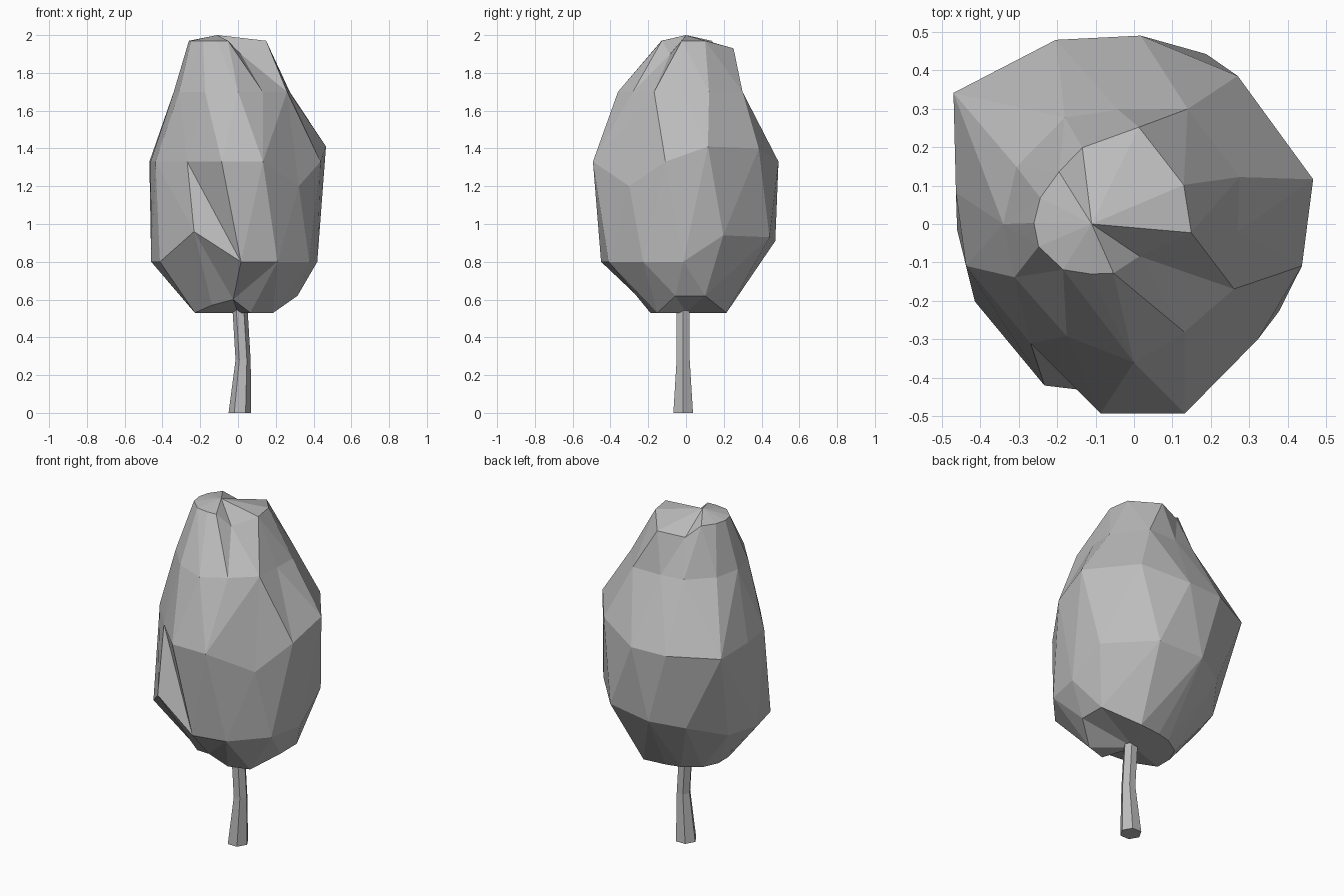
import bpy, bmesh
from math import radians, cos, sin

if "Cube" in bpy.data.objects:
    bpy.data.objects.remove(bpy.data.objects["Cube"])

grey = bpy.data.materials.new("dark_grey")
grey.diffuse_color = (0.5, 0.5, 0.5, 1)
grey.use_nodes = True
grey.node_tree.nodes["Principled BSDF"].inputs["Base Color"].default_value = grey.diffuse_color


def make_loft(name, rings, low_tip, high_tip, dents=()):
    """Skin a stack of closed rings with flat triangles and close both ends on a tip."""
    bm = bmesh.new()
    loops = [[bm.verts.new(p) for p in ring] for ring in rings]
    n = len(loops[0])
    for k, (a, b) in enumerate(zip(loops, loops[1:])):
        for i in range(n):
            j = (i + 1) % n
            # split each quad along its outward diagonal, or the inward one for dents
            axis_dist = lambda v, w: ((v.co + w.co) / 2).xy.length
            rising = axis_dist(a[i], b[j]) > axis_dist(a[j], b[i])
            if rising != ((k, i) in dents):
                bm.faces.new((a[i], a[j], b[j]))
                bm.faces.new((a[i], b[j], b[i]))
            else:
                bm.faces.new((a[i], a[j], b[i]))
                bm.faces.new((a[j], b[j], b[i]))
    for tip, loop in ((low_tip, loops[0]), (high_tip, loops[-1])):
        v = bm.verts.new(tip)
        for i in range(n):
            bm.faces.new((v, loop[i], loop[(i + 1) % n]))
    bmesh.ops.recalc_face_normals(bm, faces=bm.faces)
    mesh = bpy.data.meshes.new(name)
    bm.to_mesh(mesh)
    bm.free()
    mesh.materials.append(grey)
    obj = bpy.data.objects.new(name, mesh)
    bpy.context.collection.objects.link(obj)


# Crown: irregular rings sharing uneven compass angles, each ring twisted a little
ANGLES = [14, 55, 88, 113, 144, 170, 194, 229, 260, 285, 317, 346]


def crown_ring(z, twist, radii, heights, cx=0):
    turned = [radians(a + twist) for a in ANGLES]
    return [(cx + r * cos(a), r * sin(a), heights.get(i, z))
            for i, (a, r) in enumerate(zip(turned, radii))]


crown = [
    # underside
    crown_ring(.53, 4, [.33, .25, .2, .2, .22, .23, .24, .23, .24, .2, .24, .32],
               {0: .62, 7: .57, 8: .6, 11: .62}),
    # lower bulge
    crown_ring(.8, 12, [.45, .48, .48, .46, .44, .46, .46, .48, .45, .46, .44, .42],
               {0: .94, 1: .93, 2: .91, 3: .88, 7: .96}),
    # widest belt
    crown_ring(1.33, 0, [.48, .47, .49, .52, .58, .47, .45, .41, .5, .51, .44, .45],
               {0: 1.41, 1: 1.4, 10: 1.2}),
    # shoulder
    crown_ring(1.7, 10, [.3, .33, .3, .33, .34, .34, .34, .34, .36, .31, .31, .27], {}),
    # rim of the crest, off centre
    crown_ring(1.97, 9, [.26, .28, .2, .16, .15, .15, .15, .14, .13, .14, .15, .26],
               {1: 1.93, 2: 1.91, 10: 1.9}, cx=-.11),
]
make_loft("crown", crown, (0, 0, .53), (-.11, 0, 2), dents={(1, 7)})


# Trunk: slightly bent, tapering six-sided post
def trunk_ring(cx, z, r):
    return [(cx + r * cos(radians(60 * i)), r * sin(radians(60 * i)) - .015, z) for i in range(6)]


make_loft("trunk", [trunk_ring(.01, 0, .06), trunk_ring(.027, .28, .04), trunk_ring(.01, .56, .04)],
          (.01, -.015, 0), (.01, -.015, .56))
